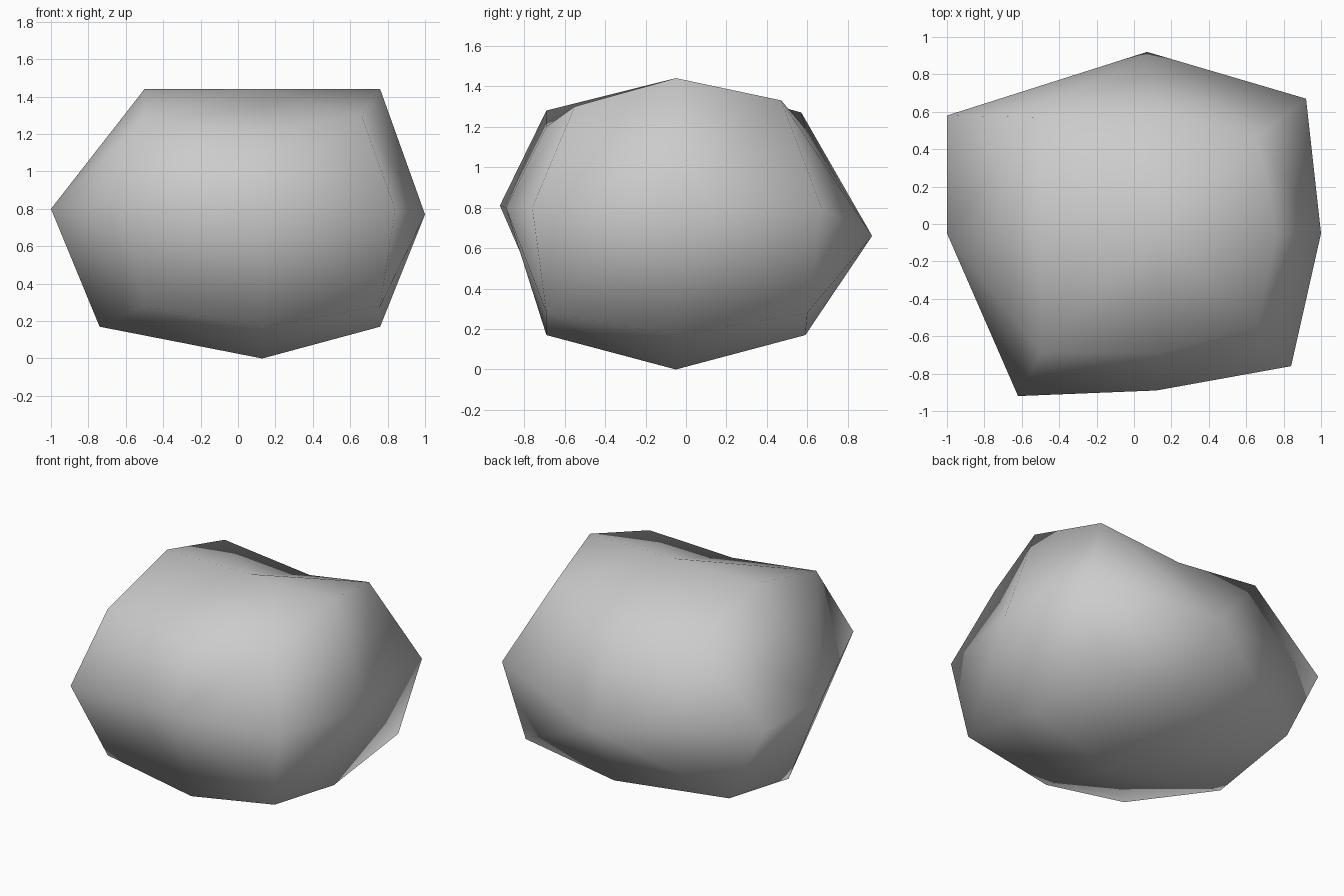
import bpy
import bmesh
from mathutils import Vector

default_cube = bpy.data.objects.get("Cube")
if default_cube:
    bpy.data.objects.remove(default_cube, do_unlink=True)

MIDDLE = Vector((0.13, -0.05, 0.8))


def rounded_position(i, j, k):
    """Place a lattice point (each index -1, 0 or 1) on a rounded block."""
    steps = abs(i) + abs(j)
    if k == 0:
        # Waist: face centres bulge further than the upright corners
        reach = 0.87 if steps == 1 else 0.71
        offset = Vector((i * reach, j * reach, 0))
    else:
        # Caps: the floor tapers to a point, the crown is flat
        heights = (-0.8, -0.63, -0.52) if k < 0 else (0.64, 0.64, 0.48)
        offset = Vector((i * 0.63, j * 0.64, heights[steps]))
    return MIDDLE + offset


# Chipped and pulled points that break the symmetry
PULLED = {
    (-1, 0, 0): (-1, -0.05, 0.8),
    (-1, 1, 0): (-1, 0.58, 0.8),
    (-1, -1, 0): (-0.62, -0.92, 0.81),
    (0, -1, 0): (0.12, -0.89, 0.8),
    (1, 0, 0): (1, -0.05, 0.77),
    (1, 1, 0): (0.92, 0.67, 0.8),
    (0, 1, 0): (0.07, 0.92, 0.66),
    (-1, 0, -1): (-0.74, -0.05, 0.17),
    (-1, 1, -1): (-0.74, 0.59, 0.28),
    (1, 1, -1): (0.79, 0.6, 0.28),
    (0, -1, 1): (0.13, -0.69, 1.2),
    (0, 1, 1): (0.13, 0.59, 1.19),
    (1, -1, 1): (0.66, -0.55, 1.3),
    (1, 1, 1): (0.66, 0.47, 1.33),
    (-1, 1, 1): (-0.5, 0.57, 1.27),
}

# Block with every face cut in four
bm = bmesh.new()
bmesh.ops.create_cube(bm, size=2)
bmesh.ops.subdivide_edges(bm, edges=bm.edges[:], cuts=1, use_grid_fill=True)
lattice = {v: tuple(round(c) for c in v.co) for v in bm.verts}


def outer_steps(vert):
    return sum(abs(c) for c in lattice[vert])


# Fold each quad from its face centre to its corner
for face in bm.faces[:]:
    ordered = sorted(face.verts, key=outer_steps)
    bmesh.utils.face_split(face, ordered[0], ordered[-1])

# Shape the boulder
for vert, key in lattice.items():
    vert.co = PULLED.get(key) or rounded_position(*key)
bmesh.ops.recalc_face_normals(bm, faces=bm.faces[:])
for face in bm.faces:
    face.smooth = True

mesh = bpy.data.meshes.new("boulder")
bm.to_mesh(mesh)
bm.free()
boulder = bpy.data.objects.new("boulder", mesh)
bpy.context.collection.objects.link(boulder)

# Plain grey stone
stone = bpy.data.materials.new("grey_stone")
stone.use_nodes = True
grey = (0.6, 0.6, 0.6, 1)
stone.diffuse_color = grey
shader = next(n for n in stone.node_tree.nodes if n.type == "BSDF_PRINCIPLED")
shader.inputs["Base Color"].default_value = grey
mesh.materials.append(stone)
